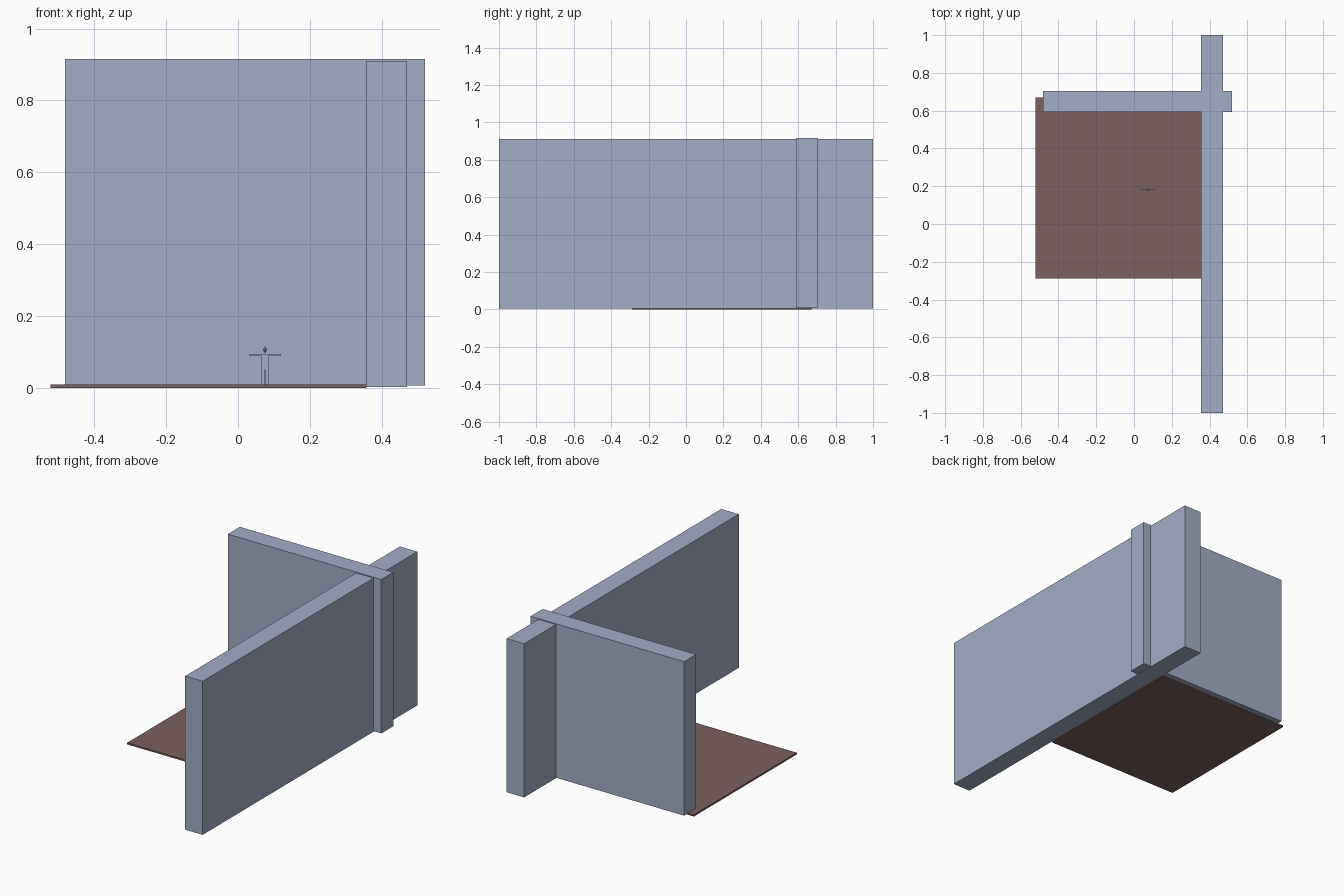
import bpy, bmesh
from mathutils import Matrix, Vector

if "Cube" in bpy.data.objects:
    bpy.data.objects.remove(bpy.data.objects["Cube"])


def material(name, color):
    m = bpy.data.materials.new(name)
    m.diffuse_color = (*color, 1)
    m.use_nodes = True
    m.node_tree.nodes["Principled BSDF"].inputs["Base Color"].default_value = m.diffuse_color
    return m


BLUE = material("grey_blue", (0.366, 0.418, 0.558))
BROWN = material("brown", (0.195, 0.120, 0.114))


def finish(name, bm, mat):
    bmesh.ops.recalc_face_normals(bm, faces=bm.faces)
    me = bpy.data.meshes.new(name)
    bm.to_mesh(me)
    bm.free()
    me.materials.append(mat)
    ob = bpy.data.objects.new(name, me)
    bpy.context.collection.objects.link(ob)
    return ob


def add_box(bm, lo, hi):
    lo, hi = Vector(lo), Vector(hi)
    mat = Matrix.Translation((lo + hi) / 2) @ Matrix.Diagonal((*(hi - lo), 1))
    bmesh.ops.create_cube(bm, size=1, matrix=mat)


def box(name, lo, hi, mat):
    bm = bmesh.new()
    add_box(bm, lo, hi)
    return finish(name, bm, mat)


# floor slab and the two crossing walls
box("floor", (-0.521, -0.288, 0), (0.356, 0.671, 0.010), BROWN)
box("back_wall", (-0.481, 0.592, 0.007), (0.520, 0.704, 0.915), BLUE)
box("side_wall", (0.356, -1, 0.004), (0.470, 1, 0.910), BLUE)

# small standing figure with outstretched arms
cx, cy = 0.075, 0.181
bm = bmesh.new()
add_box(bm, (cx - 0.010, cy - 0.004, 0.050), (cx + 0.010, cy + 0.004, 0.094))
for s in (-1, 1):
    arm = sorted((cx + s * 0.009, cx + s * 0.045))
    leg = sorted((cx + s * 0.002, cx + s * 0.010))
    add_box(bm, (arm[0], cy - 0.002, 0.090), (arm[1], cy + 0.002, 0.094))
    add_box(bm, (leg[0], cy - 0.004, 0.010), (leg[1], cy + 0.004, 0.051))
finish("figure_body", bm, BLUE)

# diamond-shaped head
bm = bmesh.new()
bmesh.ops.create_uvsphere(bm, u_segments=4, v_segments=2, radius=1,
                          matrix=Matrix.Translation((cx, cy, 0.107))
                          @ Matrix.Diagonal((0.006, 0.006, 0.010, 1)))
finish("figure_head", bm, BLUE)
